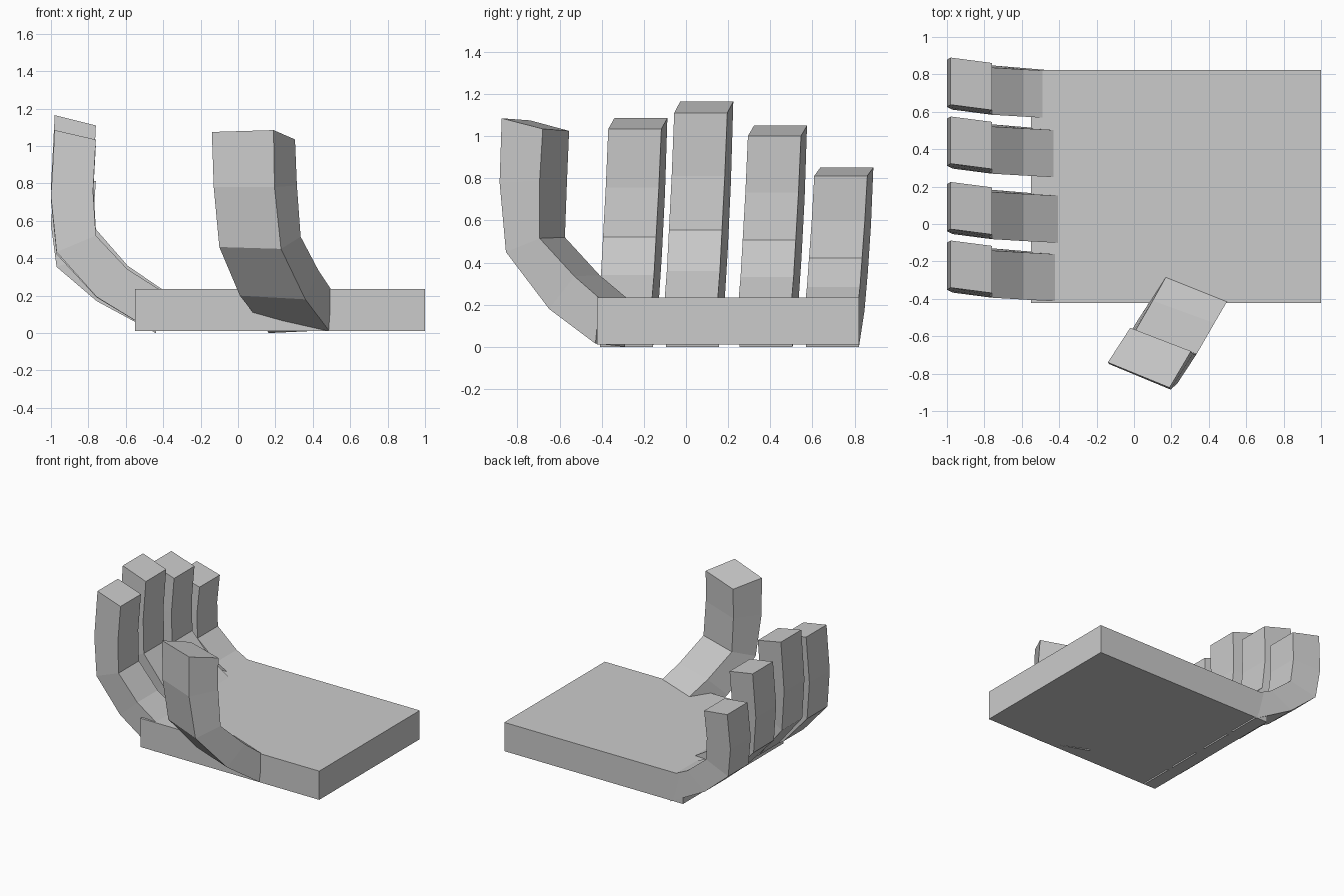
import bpy, bmesh
from mathutils import Vector

if "Cube" in bpy.data.objects:
    bpy.data.objects.remove(bpy.data.objects["Cube"])


def finish(name, bm):
    bmesh.ops.recalc_face_normals(bm, faces=bm.faces)
    mesh = bpy.data.meshes.new(name)
    bm.to_mesh(mesh)
    bm.free()
    obj = bpy.data.objects.new(name, mesh)
    bpy.context.collection.objects.link(obj)
    return obj


def loft(name, rings):
    """Skin a chain of four-cornered rings and cap both ends."""
    bm = bmesh.new()
    vs = [[bm.verts.new(p) for p in ring] for ring in rings]
    for a, b in zip(vs, vs[1:]):
        for i in range(4):
            j = (i + 1) % 4
            bm.faces.new((a[i], a[j], b[j], b[i]))
    bm.faces.new(vs[0])
    bm.faces.new(vs[-1])
    return finish(name, bm)


# Palm slab
bm = bmesh.new()
bmesh.ops.create_cube(bm, size=1)
for v in bm.verts:
    v.co = Vector((0.225 + v.co.x * 1.55, 0.2 + v.co.y * 1.245, 0.1225 + v.co.z * 0.225))
finish("palm", bm)

# Shared finger profile: outer x, z, inner x, z, sideways lean
PROFILE = [
    (-0.44, 0.00, -0.40, 0.23, -0.045),
    (-0.755, 0.20, -0.59, 0.36, -0.035),
    (-0.97, 0.46, -0.76, 0.555, -0.025),
    (-1.00, 0.78, -0.775, 0.81, -0.012),
    (-0.98, 1.165, -0.76, 1.11, 0.0),
]


def finger(name, y, k):
    rings = []
    for ox, oz, ix, iz, lean in PROFILE:
        yi = y + lean
        yo = yi + 0.13 * (ix - ox)
        zo, zi = 0.1 + k * (oz - 0.1), 0.1 + k * (iz - 0.1)
        if oz == 0:
            zo = 0.0
        w = 0.126
        rings.append([(ox, yo - w, zo), (ox, yo + w, zo), (ix, yi + w, zi), (ix, yi - w, zi)])
    return loft(name, rings)


# Four fingers: centre y and height factor
for name, y, k in (("index_finger", -0.243, 0.925), ("middle_finger", 0.07, 1.0),
                   ("ring_finger", 0.42, 0.892), ("little_finger", 0.735, 0.705)):
    finger(name, y, k)

# Thumb: outer left, outer right, inner right, inner left corners
loft("thumb", [
    [(0.165, -0.29, 0.0), (0.485, -0.43, 0.015), (0.50, -0.41, 0.23), (0.17, -0.285, 0.235)],
    [(0.01, -0.53, 0.20), (0.36, -0.65, 0.18), (0.43, -0.53, 0.335), (0.10, -0.41, 0.34)],
    [(-0.10, -0.72, 0.46), (0.23, -0.855, 0.45), (0.335, -0.695, 0.515), (0.005, -0.575, 0.52)],
    [(-0.13, -0.75, 0.78), (0.195, -0.885, 0.78), (0.315, -0.695, 0.79), (-0.015, -0.565, 0.79)],
    [(-0.14, -0.74, 1.075), (0.19, -0.875, 1.085), (0.305, -0.68, 1.035), (-0.02, -0.555, 1.025)],
])
